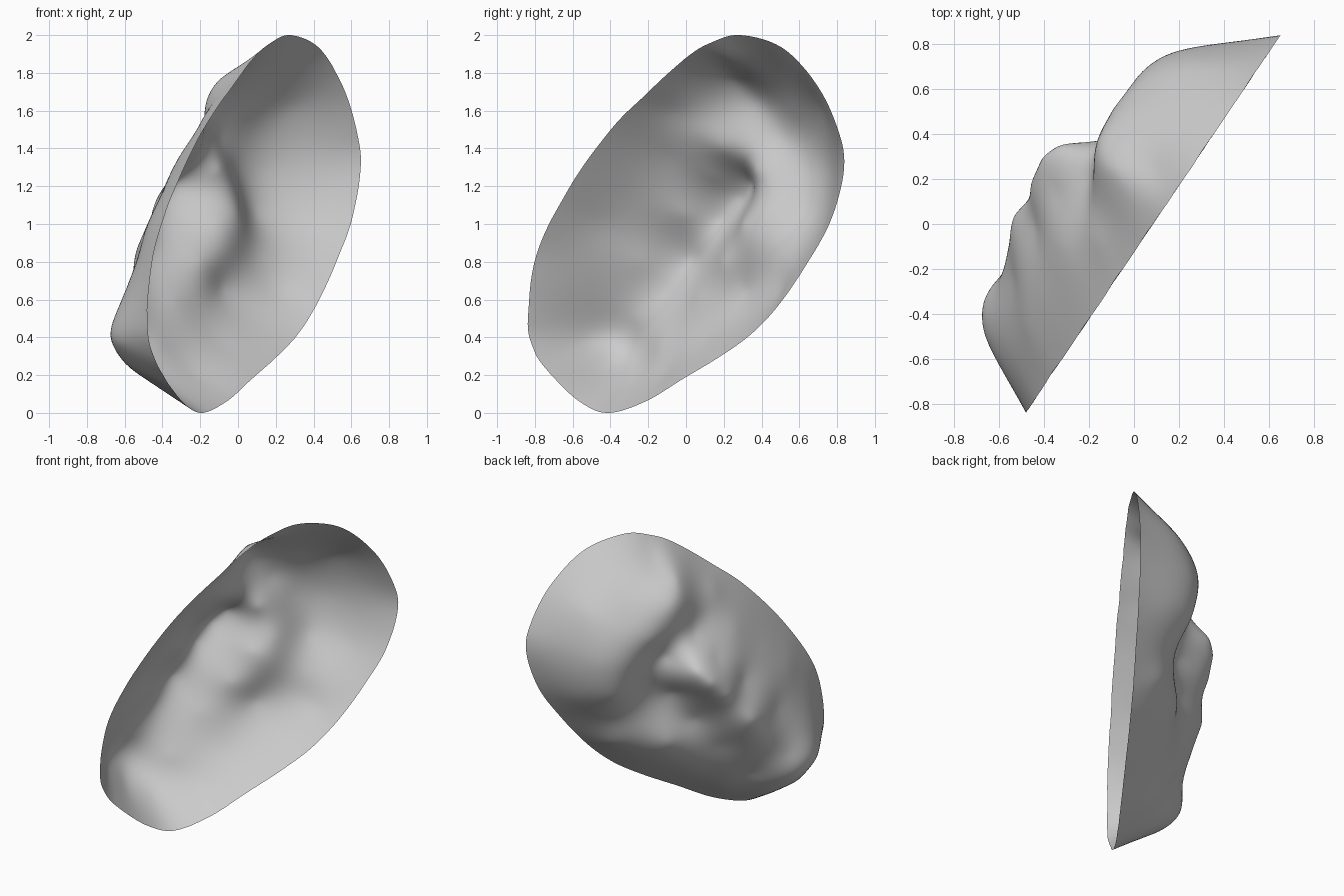
import bpy, bmesh, math
from mathutils import Vector

if "Cube" in bpy.data.objects:
    bpy.data.objects.remove(bpy.data.objects["Cube"])

RINGS, SEGS = 56, 168
CENTRE = Vector((0.0, 1.0))
ALONG = Vector((0.559, 0.829, 0))     # direction of the flat rim
INWARD = Vector((-0.829, 0.559, 0))   # direction the bowl sinks

# rim outline: distance along the rim plane, height
RIM = [(.35, 2.0), (.62, 1.93), (.84, 1.73), (.97, 1.5), (1.01, 1.3), (.93, 1.03),
       (.78, .8), (.6, .58), (.42, .42), (.22, .3), (-.02, .18), (-.26, .06), (-.5, 0),
       (-.68, .06), (-.86, .2), (-.97, .33), (-1.01, .5), (-.95, .85), (-.74, 1.2),
       (-.48, 1.5), (-.24, 1.7), (0, 1.88), (.16, 1.96)]
# depth of the bowl at a few places: along, height, depth
UPPER = [(.475, 1.3, .42), (.67, 1.3, .36), (.85, 1.3, .18), (.18, 1.65, .4),
         (.1, 1.77, .28), (.2, 1.86, .14), (.45, 1.6, .36), (.7, 1.62, .23),
         (.32, 1.45, .43), (.55, 1.05, .36), (.75, 1.02, .21), (.45, 1.8, .2)]
FOLD = [(-.2, 1.6, .16), (-.1, 1.48, .28), (.0, 1.4, .35), (.2, 1.28, .37),
        (.28, 1.07, .31), (.5, .8, .23)]
RIDGE = [(.06, 1.22, .53), (-.03, 1.14, .57), (-.15, 1.03, .55), (-.32, .82, .53),
         (-.45, .65, .47)]
HOLLOW = [(.14, 1.0, .33), (.0, .8, .35), (-.18, .6, .38), (.17, .65, .32)]
LEFT = [(-.7, 1.0, .19), (-.55, 1.15, .22), (-.4, 1.2, .3), (-.3, 1.35, .28),
        (-.75, .75, .26), (-.55, .8, .38), (-.3, 1.05, .43), (-.12, 1.25, .44)]
LOWER = [(-.85, .38, .3), (-.6, .5, .43), (-.78, .55, .34), (-.72, .23, .29),
         (-.55, .14, .23), (-.4, .35, .34), (.3, .5, .17), (.5, .64, .16),
         (-.02, .38, .22), (-.27, .2, .19)]


def rim_point(t):
    """Smooth closed curve through the rim points."""
    n = len(RIM)
    i, f = int(t * n) % n, t * n % 1
    a, b, c, d = (Vector(RIM[(i + k) % n]) for k in (-1, 0, 1, 2))
    return 0.5 * (2 * b + (c - a) * f + (2 * a - 5 * b + 4 * c - d) * f * f
                  + (3 * b - a - 3 * c + d) * f ** 3)


def kernel(x, z):
    d = x * x + z * z
    return d * math.log(d) if d > 1e-12 else 0.0


def solve(m):
    """Gaussian elimination on an augmented matrix."""
    n = len(m)
    for i in range(n):
        p = max(range(i, n), key=lambda r: abs(m[r][i]))
        m[i], m[p] = m[p], m[i]
        for r in range(i + 1, n):
            k = m[r][i] / m[i][i]
            if k:
                m[r] = [a - k * b for a, b in zip(m[r], m[i])]
    out = [0.0] * n
    for i in reversed(range(n)):
        out[i] = (m[i][n] - sum(m[i][j] * out[j] for j in range(i + 1, n))) / m[i][i]
    return out


# bend a thin plate through the depths, held at zero around the rim
knots = UPPER + FOLD + RIDGE + HOLLOW + LEFT + LOWER
knots += [(*rim_point(i / 46), 0.0) for i in range(46)]
rows = [[kernel(x - a, z - b) + (1e-4 if i == j else 0) for j, (a, b, _) in enumerate(knots)]
        + [1, x, z, w] for i, (x, z, w) in enumerate(knots)]
rows += [[k[c] if c < 2 else 1 for k in knots] + [0] * 4 for c in (2, 0, 1)]
weights = solve(rows)


def depth(p):
    w = weights[-3] + weights[-2] * p.x + weights[-1] * p.y
    return w + sum(g * kernel(p.x - k[0], p.y - k[1]) for g, k in zip(weights, knots))


# one open sheet made of rings from the deep centre to the rim
bm = bmesh.new()


def add(p):
    return bm.verts.new(Vector((0.085, 0, p.y)) + ALONG * p.x + INWARD * depth(p))


hub = add(CENTRE)
rings = []
for j in range(1, RINGS + 1):
    r = 1 - (1 - j / RINGS) ** 1.15
    rings.append([add(CENTRE.lerp(rim_point(i / SEGS), r)) for i in range(SEGS)])
for i in range(SEGS):
    k = (i + 1) % SEGS
    bm.faces.new((hub, rings[0][k], rings[0][i]))
    for a, b in zip(rings, rings[1:]):
        bm.faces.new((a[i], a[k], b[k], b[i]))
for f in bm.faces:
    f.smooth = True
bmesh.ops.recalc_face_normals(bm, faces=bm.faces[:])

mesh = bpy.data.meshes.new("folded_shell")
bm.to_mesh(mesh)
bm.free()
grey = bpy.data.materials.new("soft_grey")
grey.diffuse_color = (0.6, 0.6, 0.6, 1)
grey.use_nodes = True
grey.node_tree.nodes["Principled BSDF"].inputs["Base Color"].default_value = grey.diffuse_color
mesh.materials.append(grey)
shell = bpy.data.objects.new("folded_shell", mesh)
bpy.context.collection.objects.link(shell)
